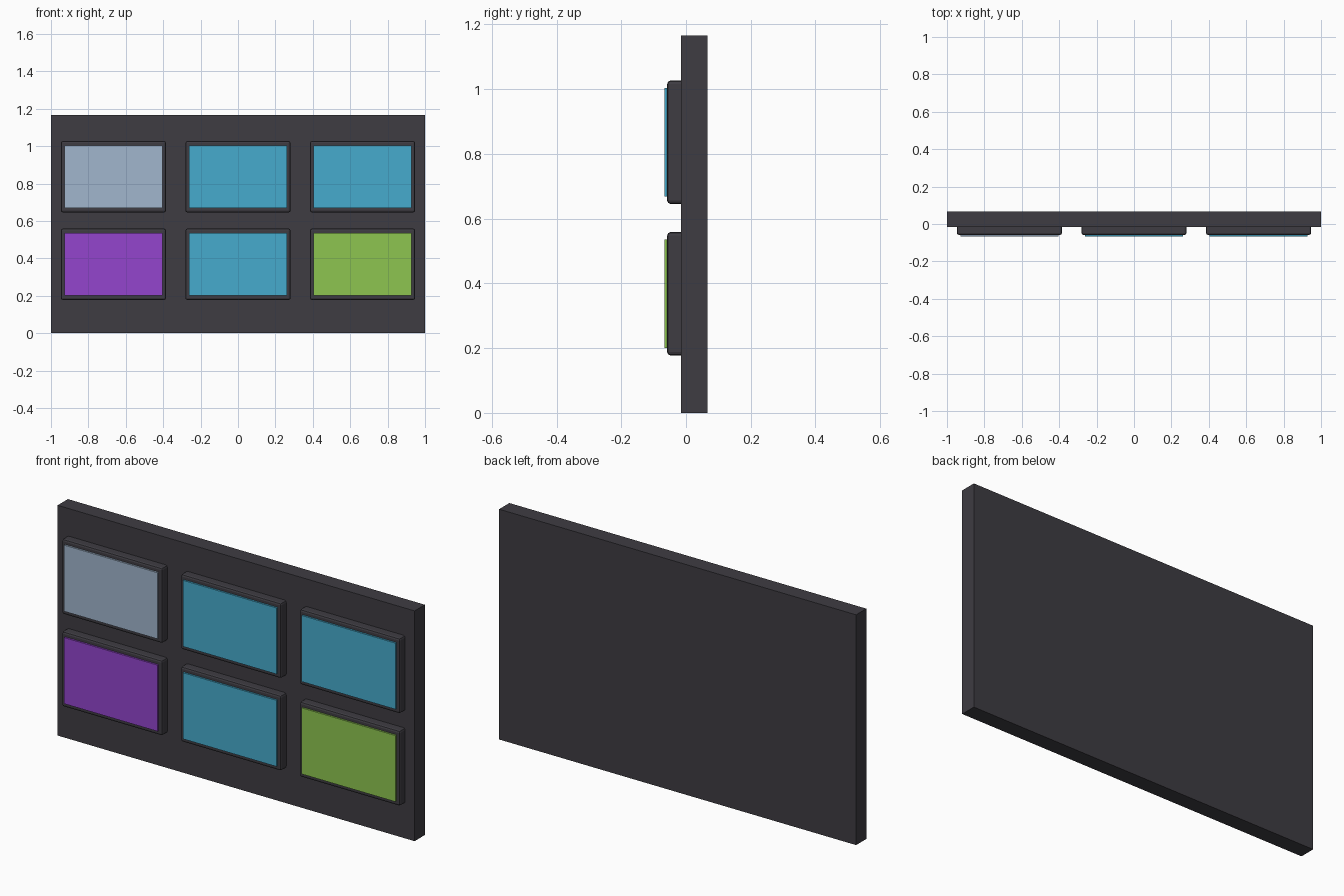
import bpy

cube = bpy.data.objects.get("Cube")
if cube:
    bpy.data.objects.remove(cube, do_unlink=True)


def material(name, r, g, b):
    """Flat material from display colour values, 0 to 255."""
    linear = [((c / 255 + 0.055) / 1.055) ** 2.4 for c in (r, g, b)] + [1]
    mat = bpy.data.materials.new(name)
    mat.use_nodes = True
    mat.diffuse_color = linear
    mat.node_tree.nodes["Principled BSDF"].inputs["Base Color"].default_value = linear
    return mat


def box(name, x, z, width, height, front, back, mat, bevel=0):
    """Upright slab centred on x, z and running from front to back in y."""
    bpy.ops.mesh.primitive_cube_add(size=1, location=(x, (front + back) / 2, z))
    obj = bpy.context.object
    obj.name = name
    obj.scale = (width, back - front, height)
    bpy.ops.object.transform_apply(location=False, rotation=False, scale=True)
    obj.data.materials.append(mat)
    if bevel:
        mod = obj.modifiers.new("rounded_edges", "BEVEL")
        mod.width = bevel
        mod.segments = 2
    return obj


charcoal = material("charcoal", 62, 60, 66)
blue = material("sky_blue", 70, 171, 205)
grey = material("pale_grey_blue", 161, 182, 205)
purple = material("purple", 147, 69, 205)
green = material("lime_green", 141, 197, 80)

# Backing board
BOARD_FRONT = -0.015
board_height = 1.166
box("backing_board", 0, board_height / 2, 2, board_height, BOARD_FRONT, 0.067, charcoal)

# Grid of framed screens
rows = {
    "lower": (0.368, (purple, blue, green)),
    "upper": (0.836, (grey, blue, blue)),
}
columns = {"right": -0.666, "middle": 0, "left": 0.666}
for row, (z, colours) in rows.items():
    for (column, x), colour in zip(columns.items(), colours):
        place = f"{row}_{column}"
        # Bezel sinks slightly into the board so its rear bevel is hidden
        box(f"screen_frame_{place}", x, z, 0.562, 0.381,
            -0.058, BOARD_FRONT + 0.012, charcoal, bevel=0.01)
        # Coloured display panel
        box(f"screen_{place}", x, z, 0.525, 0.335, -0.067, -0.056, colour)
